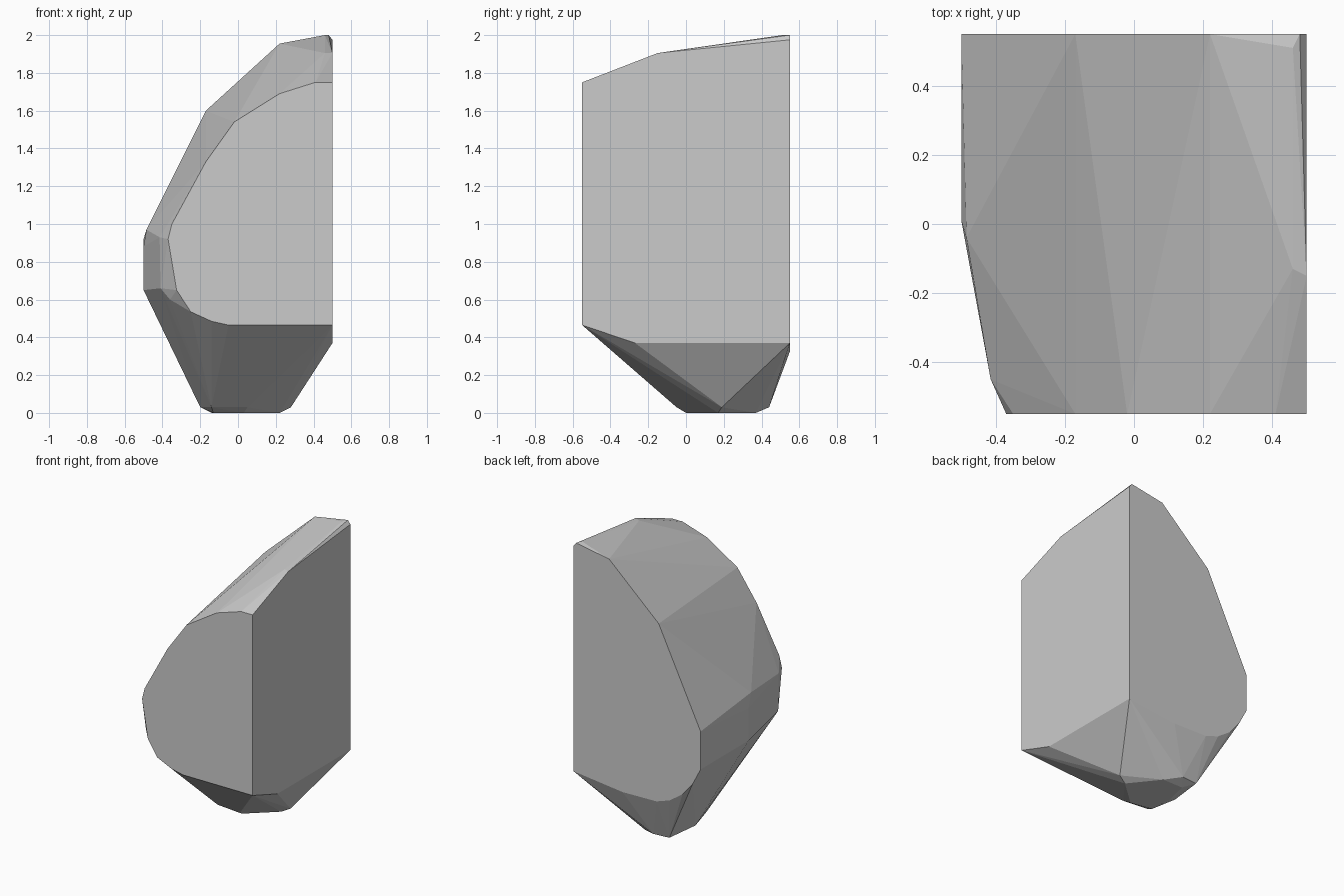
import bpy, bmesh, math

# Flat cut sides of the boulder as 2D outlines
front = [(0.5, 0.465), (0.5, 1.75), (0.41, 1.75), (0.22, 1.69), (-0.02, 1.54),
         (-0.17, 1.33), (-0.35, 1.0), (-0.37, 0.92), (-0.325, 0.65),
         (-0.25, 0.535), (-0.14, 0.485), (-0.05, 0.465)]          # x, z
back = [(0.5, 0.37), (0.5, 1.975), (0.48, 2.0), (0.22, 1.955), (-0.17, 1.6),
        (-0.5, 0.92), (-0.5, 0.65), (-0.437, 0.53), (-0.358, 0.435),
        (-0.256, 0.365), (-0.153, 0.33), (0.114, 0.325)]          # x, z
right = [(-0.15, 1.905), (-0.27, 0.37)]                           # y, z
left = [(0.01, 0.65), (0.01, 0.88)]                               # y, z
base = [(0.22, 0.17), (0.06, 0.37), (-0.1, 0.37), (-0.14, 0.2),
        (-0.13, 0.03), (0.03, 0.0)]                               # x, y
base_rim = [(0.28, 0.19), (0.05, -0.05), (-0.14, -0.03), (-0.2, 0.18),
            (-0.17, 0.43), (-0.05, 0.44)]                         # x, y

points = [(x, -0.55, z) for x, z in front]
points += [(x, 0.55, z) for x, z in back]
points += [(0.5, y, z) for y, z in right]
points += [(-0.5, y, z) for y, z in left]
points += [(x, y, 0.0) for x, y in base]
points += [(x, y, 0.03) for x, y in base_rim]

# Chipped corners: top ridge and left shoulder
points += [(0.46, 0.51, 2.0), (0.46, -0.13, 1.905),
           (-0.485, -0.04, 0.97), (-0.415, -0.45, 0.93),
           (-0.41, -0.45, 0.66), (-0.36, -0.48, 0.6)]

# Boulder: wrap the points in a faceted skin and merge flat areas
bm = bmesh.new()
for p in points:
    bm.verts.new(p)
bmesh.ops.convex_hull(bm, input=bm.verts[:])
loose = [v for v in bm.verts if not v.link_faces]
bmesh.ops.delete(bm, geom=loose, context='VERTS')
bmesh.ops.dissolve_limit(bm, angle_limit=math.radians(0.5),
                         verts=bm.verts[:], edges=bm.edges[:])
bmesh.ops.recalc_face_normals(bm, faces=bm.faces[:])

mesh = bpy.data.meshes.new("boulder")
bm.to_mesh(mesh)
bm.free()
boulder = bpy.data.objects.new("boulder", mesh)
bpy.context.collection.objects.link(boulder)
